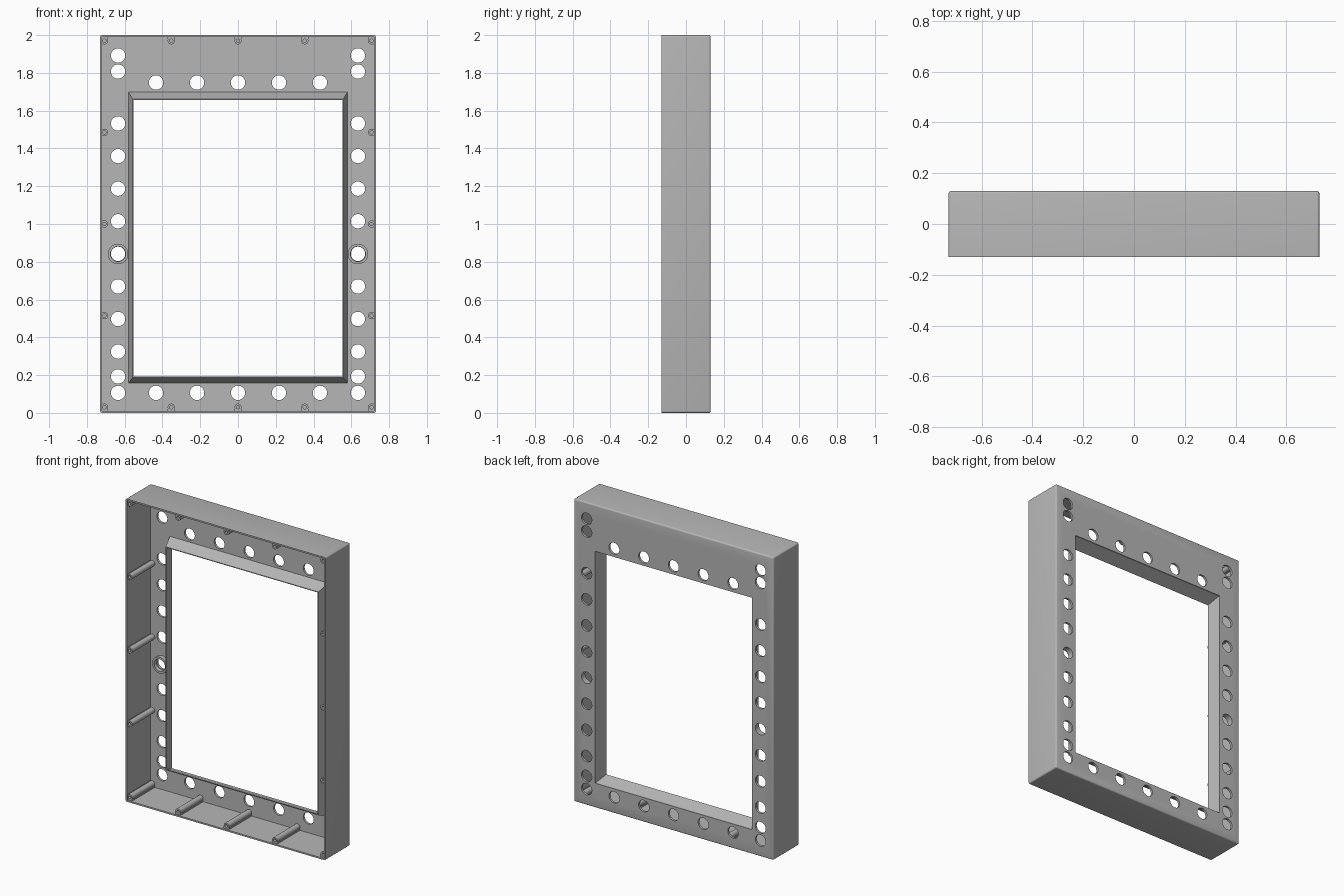
import bpy, bmesh, math
from mathutils import Matrix, Vector

if "Cube" in bpy.data.objects:
    bpy.data.objects.remove(bpy.data.objects["Cube"])

grey = bpy.data.materials.new("mid grey")
grey.use_nodes = True
grey.diffuse_color = (0.47, 0.47, 0.47, 1)
grey.node_tree.nodes["Principled BSDF"].inputs["Base Color"].default_value = (0.47, 0.47, 0.47, 1)

HALF_W, HEIGHT, HALF_D = 0.73, 2.0, 0.13
WALL, PLATE_Y = 0.01, 0.115


def add_box(bm, x0, x1, y0, y1, z0, z1):
    size = Matrix.Diagonal((x1 - x0, y1 - y0, z1 - z0, 1))
    centre = Matrix.Translation(((x0 + x1) / 2, (y0 + y1) / 2, (z0 + z1) / 2))
    return bmesh.ops.create_cube(bm, size=1, matrix=centre @ size)["verts"]


def add_lathe(bm, x, z, profile, steps=24):
    """Turn a list of (radius, y) points about an axis along y."""
    verts = [bm.verts.new((x + r, y, z)) for r, y in profile]
    edges = [bm.edges.new(pair) for pair in zip(verts, verts[1:])]
    bmesh.ops.spin(bm, geom=verts + edges, cent=(x, 0, z), axis=(0, 1, 0),
                   angle=math.tau, steps=steps, use_merge=True)


def finish(bm, name, smooth=True):
    bmesh.ops.remove_doubles(bm, verts=bm.verts[:], dist=0.0001)
    bmesh.ops.recalc_face_normals(bm, faces=bm.faces[:])
    mesh = bpy.data.meshes.new(name)
    bm.to_mesh(mesh)
    bm.free()
    obj = bpy.data.objects.new(name, mesh)
    bpy.context.collection.objects.link(obj)
    mesh.materials.append(grey)
    if smooth:
        smooth_object(obj)
    return obj


def smooth_object(obj):
    bpy.ops.object.select_all(action="DESELECT")
    obj.select_set(True)
    bpy.context.view_layer.objects.active = obj
    bpy.ops.object.shade_smooth_by_angle(angle=math.radians(35))


# Outer housing, rounded everywhere except around the open front
bm = bmesh.new()
add_box(bm, -HALF_W, HALF_W, -HALF_D, HALF_D, 0, HEIGHT)
edges = [e for e in bm.edges if any(v.co.y > 0 for v in e.verts)]
bmesh.ops.bevel(bm, geom=edges, offset=0.01, segments=4, profile=0.5, affect="EDGES")
housing = finish(bm, "housing", smooth=False)

# Cutters: hollow front, then window and round holes through the back plate
bm = bmesh.new()
add_box(bm, WALL - HALF_W, HALF_W - WALL, -0.2, PLATE_Y, WALL, HEIGHT - WALL)
cavity = finish(bm, "cavity_cutter", smooth=False)

SIDE_X, HOLE_R, RING_Z = 0.635, 0.038, 0.841
side_z = [1.892, 1.807, 0.193, 0.106] + [1.532 - 0.1725 * i for i in range(8)]
holes = [(s * SIDE_X, z) for s in (-1, 1) for z in side_z]
holes += [(0.217 * i, z) for i in range(-2, 3) for z in (1.749, 0.106)]

bm = bmesh.new()
add_box(bm, -0.574, 0.574, 0.05, 0.2, 0.162, 1.693)
for x, z in holes:
    add_lathe(bm, x, z, [(0, 0.05), (HOLE_R, 0.05), (HOLE_R, 0.2), (0, 0.2)], 32)
openings = finish(bm, "opening_cutter", smooth=False)

for cutter in (cavity, openings):
    bpy.ops.object.select_all(action="DESELECT")
    bpy.context.view_layer.objects.active = housing
    housing.select_set(True)
    mod = housing.modifiers.new("cut", "BOOLEAN")
    mod.operation, mod.solver, mod.object = "DIFFERENCE", "EXACT", cutter
    bpy.ops.object.modifier_apply(modifier=mod.name)
    bpy.data.objects.remove(cutter)
smooth_object(housing)

# Tapered window surround, narrowing towards the front
bm = bmesh.new()
loops = []
for hw, y, z0, z1 in ((0.574, 0.118, 0.162, 1.693), (0.553, 0.042, 0.192, 1.657),
                      (0.558, 0.042, 0.187, 1.662), (0.58, 0.118, 0.156, 1.699)):
    loops.append([bm.verts.new((x, y, z)) for x, z in
                  ((-hw, z0), (hw, z0), (hw, z1), (-hw, z1))])
for a, b in zip(loops, loops[1:] + loops[:1]):
    for i in range(4):
        j = (i + 1) % 4
        bm.faces.new((a[i], a[j], b[j], b[i]))
finish(bm, "window_surround", smooth=False)

# Screw bosses around the walls, each joined to its wall by a short web
BOSS_X, BOSS_R, BORE_R, FRONT = 0.707, 0.019, 0.009, -0.122
Z_LOW, Z_HIGH = 0.03, 1.97
spots = [(BOSS_X * i / 2, z) for i in range(-2, 3) for z in (Z_LOW, Z_HIGH)]
spots += [(s * BOSS_X, z) for s in (-1, 1) for z in (0.515, 1.0, 1.485)]
bm = bmesh.new()
for x, z in spots:
    add_lathe(bm, x, z, [(BOSS_R, 0.12), (BOSS_R, FRONT), (BORE_R, FRONT),
                         (BORE_R, FRONT + 0.1), (0, FRONT + 0.1)])
finish(bm, "screw_bosses")

bm = bmesh.new()
for x, z in spots:
    if abs(x) > 0.7:
        a, b = sorted((math.copysign(BOSS_X + 0.01, x), math.copysign(0.724, x)))
        add_box(bm, a, b, FRONT, 0.12, z - BOSS_R, z + BOSS_R)
    if z in (Z_LOW, Z_HIGH):
        a, b = (0.006, z - 0.01) if z == Z_LOW else (z + 0.01, 1.994)
        add_box(bm, x - BOSS_R, x + BOSS_R, FRONT, 0.12, a, b)
finish(bm, "boss_webs", smooth=False)

# Raised collars around one hole on each side
bm = bmesh.new()
for s in (-1, 1):
    add_lathe(bm, s * SIDE_X, RING_Z, [(0.054, 0.12), (0.054, 0.088), (0.04, 0.088),
                                       (0.04, 0.12), (0.054, 0.12)], 32)
finish(bm, "hole_collars")
